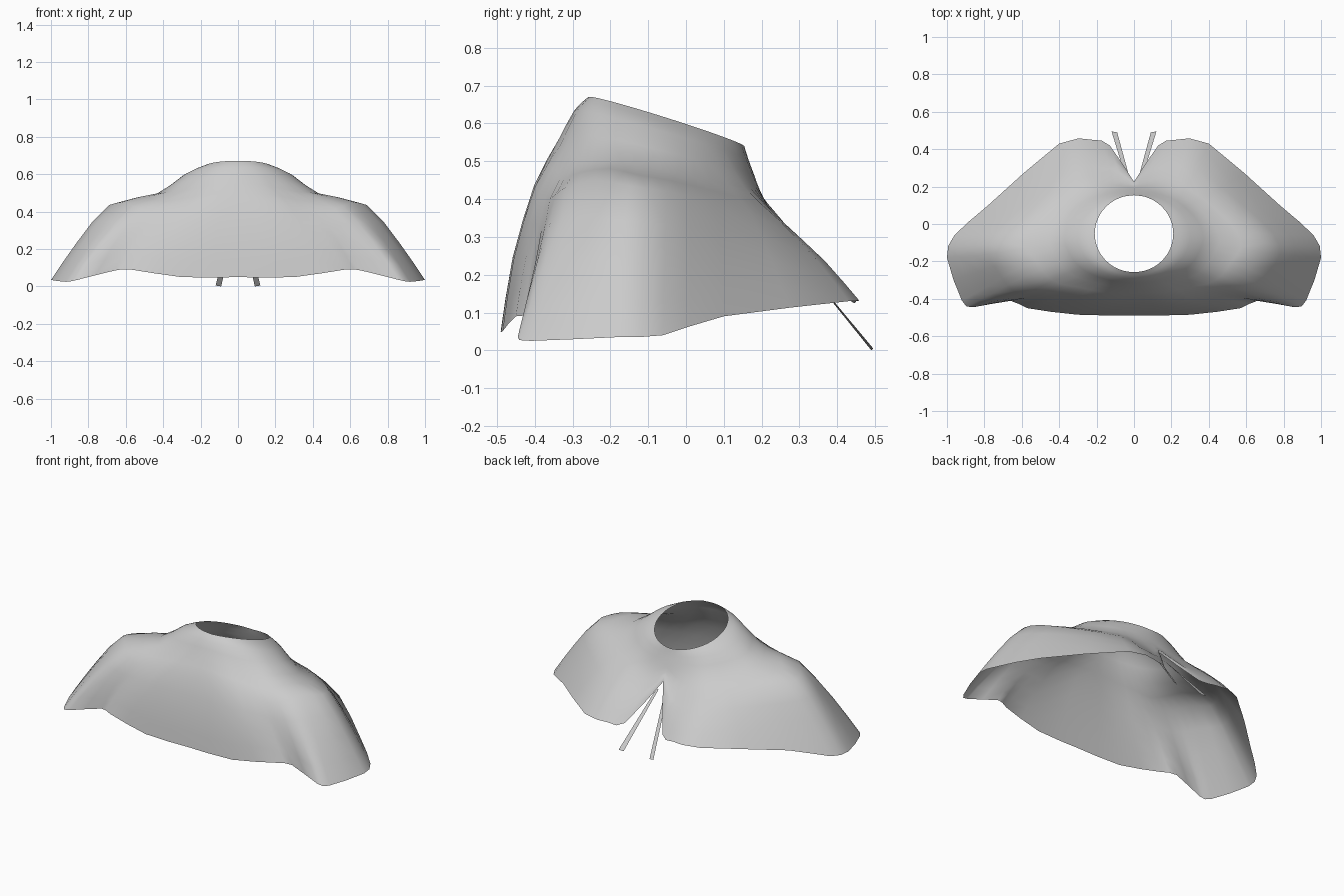
import bpy, bmesh
from math import sin, cos, pi
from mathutils import Vector

cube = bpy.data.objects.get("Cube")
if cube:
    bpy.data.objects.remove(cube)

cloth = bpy.data.materials.new("grey cloth")
cloth.use_nodes = True
cloth.diffuse_color = (0.6, 0.6, 0.6, 1)
cloth.node_tree.nodes["Principled BSDF"].inputs["Base Color"].default_value = (0.6, 0.6, 0.6, 1)


def finish(name, bm):
    """Turn a bmesh into a smooth, coloured object."""
    mesh = bpy.data.meshes.new(name)
    bm.to_mesh(mesh)
    bm.free()
    mesh.materials.append(cloth)
    for poly in mesh.polygons:
        poly.use_smooth = True
    obj = bpy.data.objects.new(name, mesh)
    bpy.context.scene.collection.objects.link(obj)
    return obj


def refine(points, steps):
    """Resample a chain of points with a Catmull-Rom spline."""
    result = []
    last = len(points) - 1
    for i in range(last):
        before, start = points[max(i - 1, 0)], points[i]
        end, after = points[i + 1], points[min(i + 2, last)]
        for s in range(steps):
            t = s / steps
            slope_a, slope_b = (end - before) * 0.4, (after - start) * 0.4
            result.append(start * (2 * t**3 - 3 * t**2 + 1) + end * (3 * t**2 - 2 * t**3)
                          + slope_a * (t**3 - 2 * t**2 + t) + slope_b * (t**3 - t**2))
    return result + [points[last]]


# Half of the hem, from front centre round the arm to the top of the back slit
hem = [(0, -.49, .05), (.3, -.485, .05), (.57, -.45, .09), (.66, -.41, .085),
       (.86, -.445, .035), (.92, -.41, .025), (1, -.18, .035), (.96, -.06, .04),
       (.78, .1, .09), (.4, .43, .13), (.22, .45, .13), (.13, .42, .14), (0, .225, .36)]
# Matching half ring over the chest, shoulder and upper back
shoulder = [(0, -.4, .44), (.2, -.4, .43), (.36, -.37, .41), (.47, -.36, .4),
            (.56, -.32, .43), (.62, -.24, .45), (.69, -.15, .435), (.66, -.05, .42),
            (.53, .08, .39), (.31, .24, .35), (.17, .25, .34), (.07, .23, .36), (0, .2, .41)]


def profile(i):
    """Profile of one column, from the neck opening down to the hem."""
    a = pi * i / (len(hem) - 1)
    low, mid = Vector(hem[i]), Vector(shoulder[i])
    neck = Vector((.21 * sin(a), -.052 - .206 * cos(a), .605 + .065 * cos(a) + .01 * sin(a)))
    collar = Vector((.3 * sin(a), -.065 - .23 * cos(a), neck.z - .035))
    dip = collar.lerp(mid, .4) - Vector((0, 0, .04 * sin(a)))
    drape = mid.lerp(low, .5) * Vector((1, 1, 1)).length / 3**.5
    drape.x *= 1.02
    drape.y *= 1.03
    return refine([neck, collar, dip, mid, drape, low], 2)


# Cape: loft the half rings, then mirror
columns = [profile(i) for i in range(len(hem))]
rows = [refine(list(row), 2) for row in zip(*columns)]
bm = bmesh.new()
grid = [[bm.verts.new(p) for p in row] for row in rows]
for upper, lower in zip(grid, grid[1:]):
    for j in range(len(upper) - 1):
        bm.faces.new((upper[j], lower[j], lower[j + 1], upper[j + 1]))
cape = finish("cape", bm)
mirror = cape.modifiers.new("mirror", "MIRROR")
mirror.use_clip = True
mirror.merge_threshold = 0.002

# Flat ties hanging from the top of the back slit
for name, side in (("left_tie", 1), ("right_tie", -1)):
    bm = bmesh.new()
    ends = [(.022, .24, .31), (.04, .235, .31), (.12, .495, .005), (.09, .49, 0)]
    face = bm.faces.new([bm.verts.new((x * side, y, z)) for x, y, z in ends])
    if face.normal.z < 0:
        face.normal_flip()
    bmesh.ops.recalc_face_normals(bm, faces=bm.faces)
    finish(name, bm)
